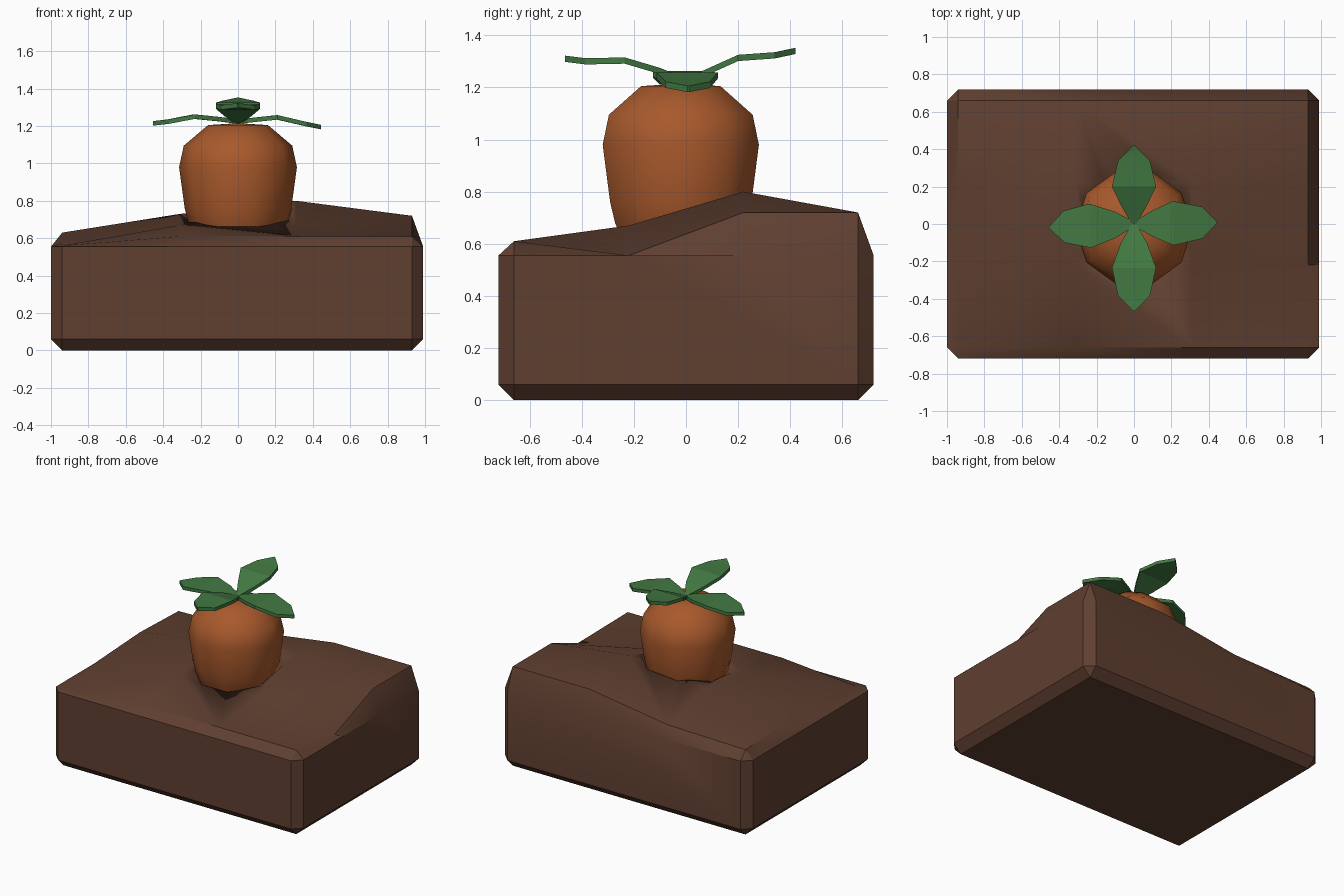
import bpy, bmesh, math
from mathutils import Vector

if "Cube" in bpy.data.objects:
    bpy.data.objects.remove(bpy.data.objects["Cube"])


def finish(name, bm, color, angle=30):
    bmesh.ops.recalc_face_normals(bm, faces=bm.faces)
    me = bpy.data.meshes.new(name)
    bm.to_mesh(me)
    bm.free()
    ob = bpy.data.objects.new(name, me)
    bpy.context.collection.objects.link(ob)
    if color:
        mat = bpy.data.materials.new(name + "_colour")
        mat.diffuse_color = (*color, 1)
        mat.use_nodes = True
        mat.node_tree.nodes["Principled BSDF"].inputs["Base Color"].default_value = mat.diffuse_color
        me.materials.append(mat)
    bpy.ops.object.select_all(action='DESELECT')
    ob.select_set(True)
    bpy.context.view_layer.objects.active = ob
    bpy.ops.object.shade_smooth_by_angle(angle=math.radians(angle))
    return ob


def lathe(bm, profile, sides, center=(0, 0), start=0.0):
    rings = []
    for r, z in profile:
        rings.append([bm.verts.new((center[0] + r * math.cos(start + math.tau * i / sides),
                                    center[1] + r * math.sin(start + math.tau * i / sides), z))
                      for i in range(sides)])
    for a, b in zip(rings, rings[1:]):
        for i in range(sides):
            j = (i + 1) % sides
            bm.faces.new((a[i], a[j], b[j], b[i]))
    bm.faces.new(rings[0])
    bm.faces.new(rings[-1])


# soil block: uneven 4 x 4 top, chamfered rim, straight walls
B = 0.06
xs, ys = (-0.94, -0.31, 0.31, 0.93), (-0.66, -0.22, 0.22, 0.66)
heights = ((0.56, 0.61, 0.61, 0.61),
           (0.575, 0.67, 0.67, 0.555),
           (0.63, 0.73, 0.80, 0.72),
           (0.615, 0.63, 0.72, 0.72))
bm = bmesh.new()
top = [[bm.verts.new((x, y, heights[j][i])) for i, x in enumerate(xs)] for j, y in enumerate(ys)]
for j in range(3):
    for i in range(3):
        bm.faces.new((top[j][i], top[j][i + 1], top[j + 1][i + 1], top[j + 1][i]))
edges = [(top[0], (0, -B)), ([r[3] for r in top], (B, 0)),
         (top[3][::-1], (0, B)), ([r[0] for r in top][::-1], (-B, 0))]
upper, lower, base = [], [], []
for inner, (dx, dy) in edges:
    up = [bm.verts.new((v.co.x + dx, v.co.y + dy, 0.555)) for v in inner]
    for k in range(3):
        bm.faces.new((inner[k], up[k], up[k + 1], inner[k + 1]))
    ends = (inner[0], inner[3])
    upper.append(up)
    lower.append([bm.verts.new((v.co.x + dx, v.co.y + dy, B)) for v in ends])
    base.append(bm.verts.new((inner[0].co.x, inner[0].co.y, 0)))
for k in range(4):
    n = (k + 1) % 4
    u, l = upper[k], lower[k]
    bm.faces.new((*u, l[1], l[0]))
    bm.faces.new((l[0], l[1], base[n], base[k]))
    bm.faces.new((edges[n][0][0], u[3], upper[n][0]))
    bm.faces.new((u[3], l[1], lower[n][0], upper[n][0]))
    bm.faces.new((l[1], base[n], lower[n][0]))
bm.faces.new(base)
soil = finish("soil_block", bm, (0.115, 0.05, 0.03))

# pit around the root
bm = bmesh.new()
lathe(bm, ((0.25, 0.60), (0.33, 0.80), (0.33, 1.0)), 8, (0, -0.02), math.pi / 8)
pit = finish("pit_cutter", bm, None)
cut = soil.modifiers.new("pit", 'BOOLEAN')
cut.operation, cut.object, cut.solver = 'DIFFERENCE', pit, 'EXACT'
bpy.context.view_layer.objects.active = soil
bpy.ops.object.modifier_apply(modifier=cut.name)
bpy.data.objects.remove(pit)

# root vegetable: ten sided, smooth
bm = bmesh.new()
lathe(bm, ((0.22, 0.58), (0.265, 0.68), (0.285, 0.76), (0.315, 0.98), (0.29, 1.095),
           (0.16, 1.205), (0.05, 1.212)), 10, (0, -0.02))
finish("root", bm, (0.39, 0.10, 0.025), 50)


# leaves: (distance, half width, height) stations, bent at the middle
def leaf(name, angle, stations):
    bm = bmesh.new()
    d = Vector((math.cos(angle), math.sin(angle), 0))
    s = Vector((-d.y, d.x, 0))
    rows = []
    for dist, w, z in stations:
        c = d * dist + Vector((0, 0, z))
        rows.append([bm.verts.new(c + s * (w * e) + Vector((0, 0, t)))
                     for e, t in ((-1, 0), (1, 0), (1, -0.024), (-1, -0.024))])
    for a, b in zip(rows, rows[1:]):
        for i in range(4):
            j = (i + 1) % 4
            bm.faces.new((a[i], a[j], b[j], b[i]))
    bm.faces.new(rows[0])
    bm.faces.new(rows[-1])
    bmesh.ops.remove_doubles(bm, verts=bm.verts, dist=0.005)
    finish(name, bm, (0.055, 0.19, 0.055), 15)


def stations(length, mid, zmid, zside, ztip):
    return ((0, 0.012, 1.235), (0.1, 0.07, (1.235 + zmid) / 2), (mid, 0.118, zmid),
            (length - 0.08, 0.085, zside), (length, 0.003, ztip))


leaf("leaf_right", 0.02, stations(0.445, 0.21, 1.258, 1.222, 1.206))
leaf("leaf_back", math.pi / 2, stations(0.42, 0.2, 1.325, 1.335, 1.352))
leaf("leaf_left", math.pi + 0.04, stations(0.455, 0.235, 1.262, 1.235, 1.226))
leaf("leaf_front", -math.pi / 2, stations(0.465, 0.235, 1.315, 1.312, 1.322))
